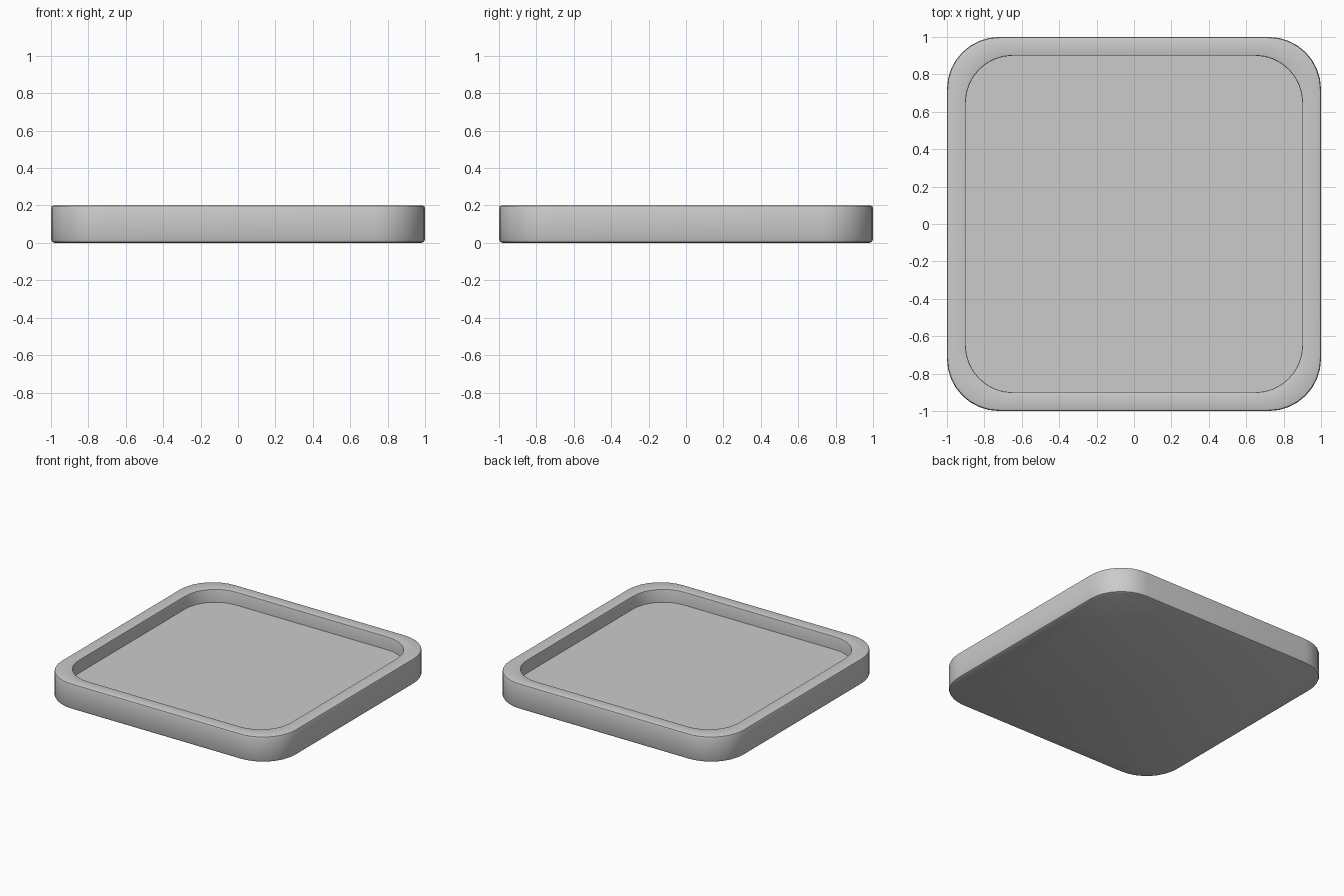
import bpy, bmesh, math

if "Cube" in bpy.data.objects:
    bpy.data.objects.remove(bpy.data.objects["Cube"])

SEGMENTS = 8


def rounded_square(bm, half, radius, z):
    """Closed ring of vertices for a square with rounded corners."""
    ring = []
    for corner in range(4):
        mid = math.pi / 4 + corner * math.pi / 2
        cx = (half - radius) * math.copysign(1, math.cos(mid))
        cy = (half - radius) * math.copysign(1, math.sin(mid))
        for i in range(SEGMENTS + 1):
            a = corner * math.pi / 2 + i / SEGMENTS * math.pi / 2
            ring.append(bm.verts.new((cx + radius * math.cos(a), cy + radius * math.sin(a), z)))
    return ring


# Tray cross-section, from underside, up the wall, over the rim, down to the floor
profile = [
    (0.980, 0.26, 0.0),
    (0.994, 0.274, 0.006),
    (1.000, 0.28, 0.02),
    (1.000, 0.28, 0.185),
    (0.996, 0.276, 0.196),
    (0.985, 0.265, 0.2),
    (0.908, 0.26, 0.2),
    (0.902, 0.254, 0.198),
    (0.900, 0.252, 0.192),
    (0.900, 0.252, 0.1),
]

bm = bmesh.new()
rings = [rounded_square(bm, *p) for p in profile]
n = len(rings[0])
for low, high in zip(rings, rings[1:]):
    for i in range(n):
        j = (i + 1) % n
        bm.faces.new((low[i], low[j], high[j], high[i]))

# Underside and recessed floor
bm.faces.new(rings[0][::-1])
bm.faces.new(rings[-1])
bmesh.ops.recalc_face_normals(bm, faces=bm.faces)

mesh = bpy.data.meshes.new("tray")
bm.to_mesh(mesh)
bm.free()
tray = bpy.data.objects.new("tray", mesh)
bpy.context.collection.objects.link(tray)

bpy.context.view_layer.objects.active = tray
tray.select_set(True)
bpy.ops.object.shade_smooth_by_angle(angle=math.radians(35))
